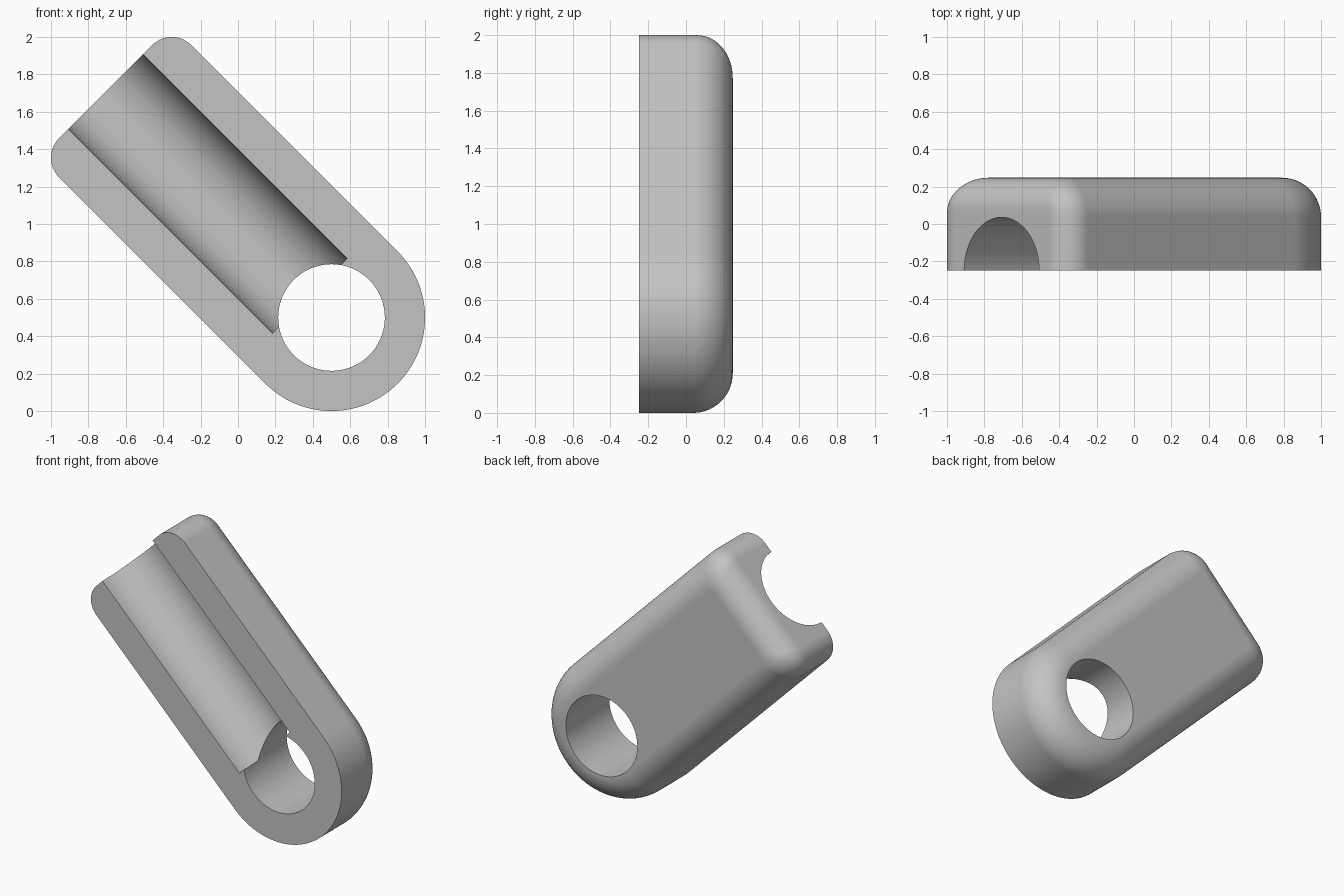
import bpy, bmesh
from math import sin, cos, pi, sqrt, radians
from mathutils import Vector

cube = bpy.data.objects.get("Cube")
if cube:
    bpy.data.objects.remove(cube, do_unlink=True)

R, LENGTH, HALF = 0.5, 1.708, 0.2475        # end radius, centre to flat end, half thickness
SIDE_FILLET, END_FILLET, CORNER = 0.21, 0.17, 0.148
AXIS = Vector((-1, 0, 1)) / sqrt(2)         # along the body
ACROSS = Vector((1, 0, 1)) / sqrt(2)
PIVOT = Vector((0.5, 0, 0.5))

grey = bpy.data.materials.new("plain grey")
grey.use_nodes = True
grey.diffuse_color = (0.55, 0.55, 0.55, 1)
grey.node_tree.nodes["Principled BSDF"].inputs["Base Color"].default_value = grey.diffuse_color


def place(u, v, y):
    return PIVOT + AXIS * u + ACROSS * v + Vector((0, y, 0))


def inset(y, radius):
    """How far a fillet of this radius pulls the outline in at depth y."""
    rise = max(0.0, y - (HALF - radius))
    return radius - sqrt(max(0.0, radius * radius - rise * rise))


def outline(y):
    """Round lower end, straight sides, flat upper end with rounded corners."""
    side, end = inset(y, SIDE_FILLET), inset(y, END_FILLET)
    r, c = R - side, CORNER * (1 - side / 0.3)
    cu, cv = LENGTH - end - c, r - c
    pts = [(-r * sin(pi * i / 72), r * cos(pi * i / 72)) for i in range(73)]
    arc = [pi / 2 * i / 14 for i in range(15)]
    pts += [(cu + c * sin(a), -cv - c * cos(a)) for a in arc]
    pts += [(cu + c * cos(a), cv + c * sin(a)) for a in arc]
    return [place(u, v, y) for u, v in pts]


# Body: outline lofted from the flat front to the filleted back
bm = bmesh.new()
steps = 16
depths = [-HALF] + [HALF - SIDE_FILLET * (1 - sin(pi / 2 * i / steps)) for i in range(steps + 1)]
rings = [[bm.verts.new(p) for p in outline(y)] for y in depths]
for a, b in zip(rings, rings[1:]):
    for i in range(len(a)):
        j = (i + 1) % len(a)
        bm.faces.new((a[i], a[j], b[j], b[i]))
bm.faces.new(rings[0])
bm.faces.new(rings[-1])
bmesh.ops.recalc_face_normals(bm, faces=bm.faces)
mesh = bpy.data.meshes.new("body")
bm.to_mesh(mesh)
bm.free()
body = bpy.data.objects.new("body", mesh)
bpy.context.collection.objects.link(body)
mesh.materials.append(grey)


def cut(name, radius, depth, location, rotation):
    """Subtract a cylinder from the body."""
    bpy.ops.mesh.primitive_cylinder_add(vertices=96, radius=radius, depth=depth,
                                        location=location, rotation=rotation)
    cutter = bpy.context.object
    cutter.name = name
    cutter.hide_render = True
    cutter.data.materials.append(grey)
    mod = body.modifiers.new(name, "BOOLEAN")
    mod.operation, mod.solver, mod.object = "DIFFERENCE", "EXACT", cutter
    bpy.context.view_layer.objects.active = body
    bpy.ops.object.modifier_apply(modifier=mod.name)
    bpy.data.objects.remove(cutter, do_unlink=True)


# Through hole at the round end, half-round channel along the front
cut("hole_cutter", 0.285, 2, PIVOT, (pi / 2, 0, 0))
start, stop = 0.163, 2.2
cut("channel_cutter", 0.283, stop - start, place((start + stop) / 2, 0, -HALF), (0, -pi / 4, 0))

# Smooth curved surfaces, crisp cut edges
bpy.ops.object.select_all(action="DESELECT")
body.select_set(True)
bpy.context.view_layer.objects.active = body
bpy.ops.object.shade_smooth_by_angle(angle=radians(30))
weighted = body.modifiers.new("weighted_normals", "WEIGHTED_NORMAL")
weighted.keep_sharp = True
